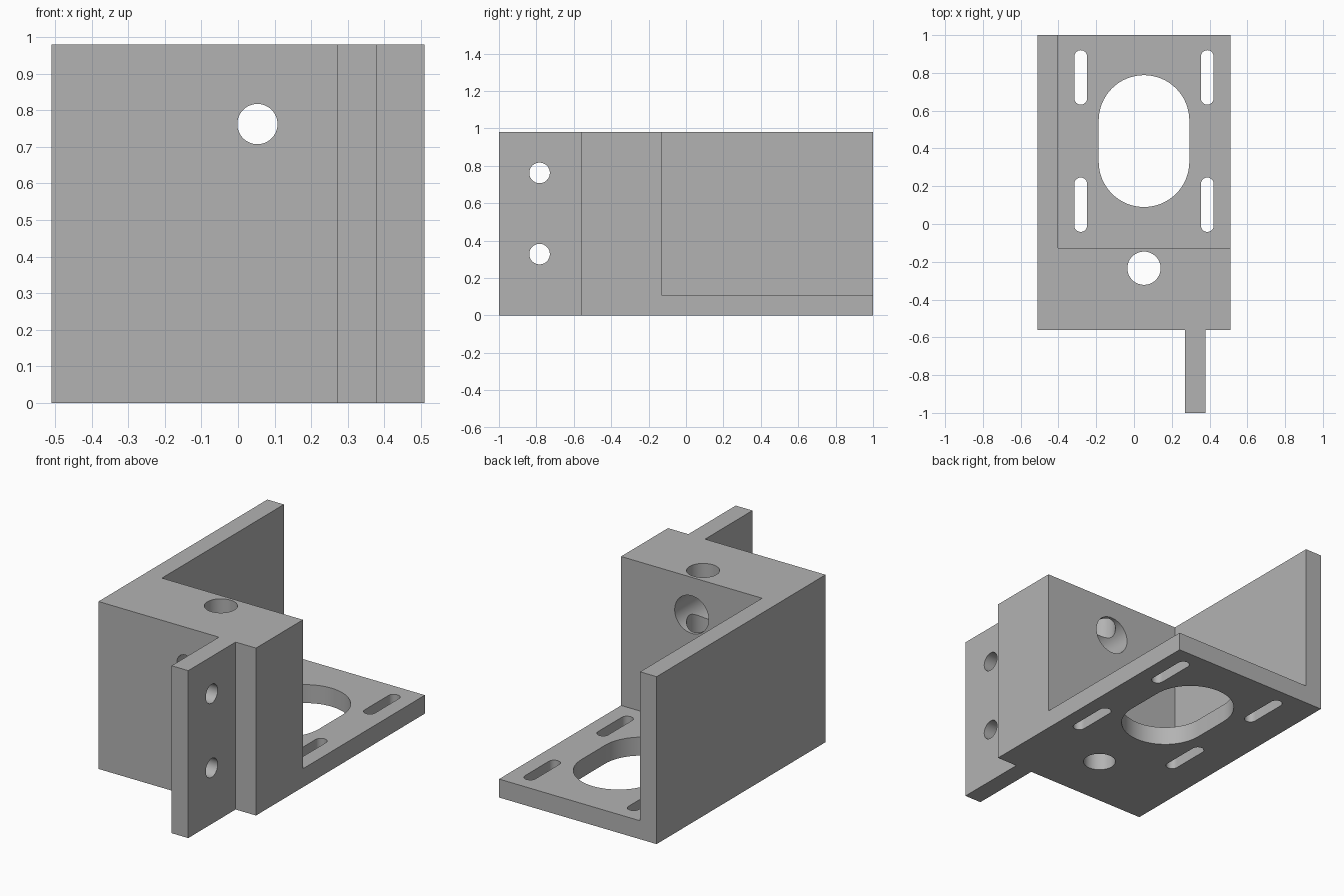
import bpy, bmesh, math
from mathutils import Matrix

if "Cube" in bpy.data.objects:
    bpy.data.objects.remove(bpy.data.objects["Cube"])

grey = bpy.data.materials.new("plain grey")
grey.diffuse_color = (0.45, 0.45, 0.45, 1)
grey.use_nodes = True
grey.node_tree.nodes["Principled BSDF"].inputs["Base Color"].default_value = grey.diffuse_color

XC = 0.053          # centre line of the holes
H = 0.98            # overall height


def prism(name, pts, depth, matrix=Matrix()):
    """Extrude a closed outline along local z by depth, then place it."""
    bm = bmesh.new()
    face = bm.faces.new([bm.verts.new((x, y, 0)) for x, y in pts])
    ext = bmesh.ops.extrude_face_region(bm, geom=[face])
    bmesh.ops.translate(bm, vec=(0, 0, depth),
                        verts=[v for v in ext["geom"] if isinstance(v, bmesh.types.BMVert)])
    bm.transform(matrix)
    bmesh.ops.recalc_face_normals(bm, faces=bm.faces)
    mesh = bpy.data.meshes.new(name)
    bm.to_mesh(mesh)
    bm.free()
    ob = bpy.data.objects.new(name, mesh)
    bpy.context.collection.objects.link(ob)
    return ob


def slot(r, half=0.0, n=32):
    """Circle outline, stretched along y into a slot when half > 0."""
    if half == 0:
        return [(r * math.cos(a), r * math.sin(a))
                for a in (math.tau * i / (2 * n) for i in range(2 * n))]
    top = [(r * math.cos(math.pi * i / n), half + r * math.sin(math.pi * i / n))
           for i in range(n + 1)]
    return top + [(-x, -y) for x, y in top]


# Body: full envelope with the narrow tab at the front
bracket = prism("bracket", [(-0.51, 1), (-0.51, -0.562), (0.27, -0.562), (0.27, -1),
                            (0.378, -1), (0.378, -0.562), (0.51, -0.562), (0.51, 1)], H)
bracket.data.materials.append(grey)

cutters = []


def cut(pts, depth, loc, rot=Matrix()):
    cutters.append(prism("cutter", pts, depth, Matrix.Translation(loc) @ rot))


along_y = Matrix.Rotation(-math.pi / 2, 4, "X")   # local z -> +y
along_x = Matrix.Rotation(math.pi / 2, 4, "Y")    # local z -> +x

# Open pocket leaving the base plate, side wall and block
cut([(-0.403, -0.128), (0.8, -0.128), (0.8, 1.3), (-0.403, 1.3)], 1.5, (0, 0, 0.108))

# Large window and four adjusting slots in the base plate
cut(slot(0.24, 0.109), 0.4, (XC, 0.439, -0.2))
for sx in (-1, 1):
    for sy in (-1, 1):
        cut(slot(0.034, 0.11, 16), 0.4, (XC + sx * 0.335, 0.439 + sy * 0.337, -0.2))

# Vertical bore through the block
cut(slot(0.088), 1.6, (XC, -0.234, -0.3))
# Counterbore from the pocket side and small hole through the front
cut(slot(0.11), 0.5, (XC, -0.455, 0.762), along_y)
cut(slot(0.055), 0.4, (XC, -0.7, 0.762), along_y)
# Two holes across the tab
for z in (0.328, 0.762):
    cut(slot(0.055), 0.3, (0.17, -0.783, z), along_x)

for c in cutters:
    c.hide_render = True
    m = bracket.modifiers.new("cut", "BOOLEAN")
    m.operation = "DIFFERENCE"
    m.solver = "EXACT"
    m.object = c

# Apply the cuts and remove the helpers
dg = bpy.context.evaluated_depsgraph_get()
result = bpy.data.meshes.new_from_object(bracket.evaluated_get(dg))
bracket.modifiers.clear()
bracket.data = result
result.materials.clear()
result.materials.append(grey)
for p in result.polygons:
    p.material_index = 0
for c in cutters:
    bpy.data.objects.remove(c, do_unlink=True)

bpy.context.view_layer.objects.active = bracket
bracket.select_set(True)
bpy.ops.object.shade_smooth_by_angle(angle=math.radians(30))
